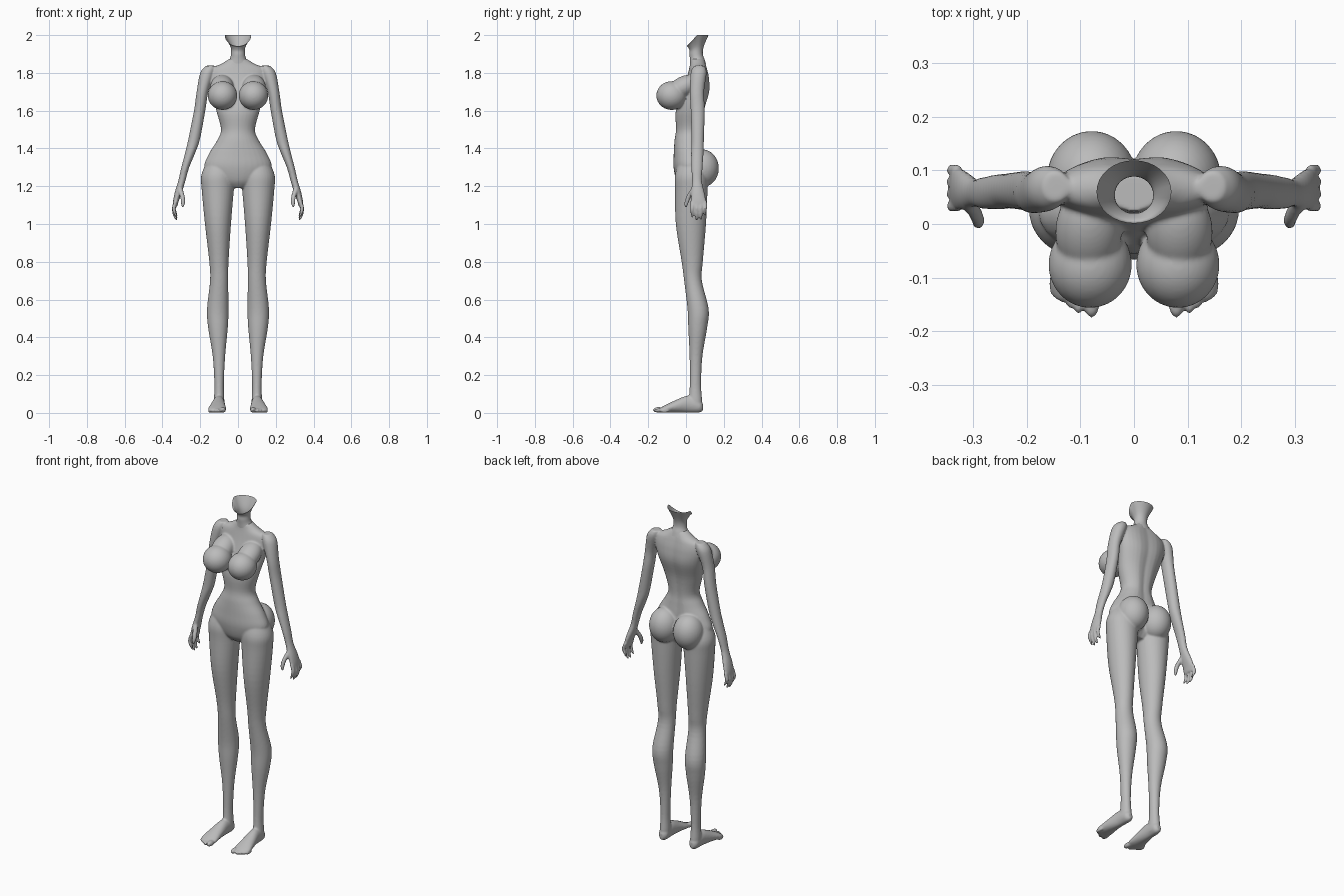
import bpy, bmesh, math
from mathutils import Matrix, Vector

cube = bpy.data.objects.get("Cube")
if cube:
    bpy.data.objects.remove(cube, do_unlink=True)

skin = bpy.data.materials.new("plain grey")
skin.use_nodes = True
GREY = (0.5, 0.5, 0.5, 1)
skin.diffuse_color = GREY
skin.node_tree.nodes["Principled BSDF"].inputs["Base Color"].default_value = GREY


def smooth_path(rings, steps):
    """Catmull-Rom interpolation through a list of equal-length tuples."""
    pts = [Vector(r) for r in rings]
    out = []
    for i in range(len(pts) - 1):
        a, b, c, d = pts[max(i - 1, 0)], pts[i], pts[i + 1], pts[min(i + 2, len(pts) - 1)]
        for s in range(steps):
            t = s / steps
            out.append(b + (c - a) * (t / 2) + (a * 2 - b * 5 + c * 4 - d) * (t * t / 2)
                       + (b * 3 - a - c * 3 + d) * (t ** 3 / 2))
    return out + [pts[-1]]


def loft(bm, rings, side=1, axis="z", crease=0, capped=True, lip=0, steps=5, sides=32):
    """Rings are (x, y, z, half width, half depth); axis is the ring normal."""
    loops = []
    path = smooth_path(rings, steps)
    for i, (x, y, z, w, d) in enumerate(path):
        loop = []
        for k in range(sides):
            a = math.tau * k / sides
            c, s = math.cos(a), math.sin(a)
            # the groove runs down the middle of the back
            u, v = w * c, d * s * (1 - crease * math.exp(-(c / 0.25) ** 2) * (s > 0))
            drop = lip * max(0, -s) * (i / (len(path) - 1)) ** 4
            co = (x + u, y + v, z - drop) if axis == "z" else (x + u, y, z + v)
            loop.append(bm.verts.new((co[0] * side, co[1], co[2])))
        loops.append(loop)
    for lo, hi in zip(loops, loops[1:]):
        for k in range(sides):
            n = (k + 1) % sides
            bm.faces.new((lo[k], lo[n], hi[n], hi[k]))
    if capped:
        bm.faces.new(loops[0])
        bm.faces.new(loops[-1])


def ball(bm, center, radii, side=1, tilt=0):
    x, y, z = center
    m = (Matrix.Translation((x * side, y, z)) @ Matrix.Rotation(tilt, 4, "X")
         @ Matrix.Diagonal((*radii, 1)))
    bmesh.ops.create_uvsphere(bm, u_segments=32, v_segments=20, radius=1, matrix=m)


def finish(bm, name):
    bmesh.ops.recalc_face_normals(bm, faces=bm.faces)
    mesh = bpy.data.meshes.new(name)
    bm.to_mesh(mesh)
    bm.free()
    mesh.materials.append(skin)
    ob = bpy.data.objects.new(name, mesh)
    bpy.context.collection.objects.link(ob)
    for p in mesh.polygons:
        p.use_smooth = True
    return ob


body = bmesh.new()

# Torso, from the crotch up to the base of the neck
loft(body, [
    (0, .02, 1.19, .05, .04), (0, .02, 1.23, .13, .07), (0, .02, 1.3, .178, .086),
    (0, .018, 1.37, .155, .083), (0, .016, 1.44, .112, .077), (0, .018, 1.5, .09, .071),
    (0, .024, 1.6, .115, .078), (0, .055, 1.7, .138, .074), (0, .065, 1.77, .152, .062),
    (0, .066, 1.82, .142, .05), (0, .064, 1.85, .085, .042), (0, .06, 1.875, .045, .036),
], crease=0.14)

for side in (1, -1):
    # Chest and seat
    ball(body, (.082, -.076, 1.68), (.078, .081, .076), side)
    ball(body, (.085, -.015, 1.725), (.062, .09, .055), side, tilt=0.5)
    ball(body, (.079, .085, 1.295), (.084, .089, .1), side)

    # Leg
    loft(body, [
        (.09, .025, 1.34, .07, .06), (.104, .028, 1.26, .09, .086),
        (.107, .028, 1.18, .085, .086), (.106, .026, 1, .069, .08),
        (.101, .033, .8, .051, .056), (.1, .037, .7, .048, .047),
        (.107, .064, .55, .057, .056), (.106, .062, .45, .052, .05),
        (.101, .053, .3, .033, .034), (.1, .05, .15, .025, .03),
        (.1, .05, .06, .028, .036), (.1, .05, .02, .026, .034),
    ], side)

    # Foot and toes
    loft(body, [
        (.1, .09, .03, .012, .018), (.1, .07, .036, .027, .034),
        (.102, .01, .046, .031, .045), (.107, -.06, .033, .041, .032),
        (.11, -.11, .021, .048, .02), (.108, -.14, .014, .04, .011),
    ], side, axis="y")
    ball(body, (.079, -.145, .016), (.015, .031, .015), side)
    for i in range(4):
        ball(body, (.104 + .015 * i, -.145 + .011 * i, .012), (.0095, .025, .0115), side)

    # Arm and palm
    loft(body, [
        (.145, .07, 1.838, .025, .028), (.162, .067, 1.8, .038, .042),
        (.188, .058, 1.7, .031, .038), (.203, .062, 1.6, .03, .037),
        (.232, .062, 1.45, .031, .033), (.252, .06, 1.38, .027, .033),
        (.279, .058, 1.3, .021, .03), (.297, .058, 1.23, .019, .026),
        (.315, .062, 1.17, .019, .035), (.329, .066, 1.12, .015, .041),
        (.334, .066, 1.09, .011, .04),
    ], side)

    # Fingers and thumb
    for y, tip in ((.033, 1.035), (.056, 1.02), (.079, 1.022), (.101, 1.045)):
        loft(body, [(.329, y, 1.12, .01, .01), (.34, y, 1.085, .0105, .0105),
                    (.335, y, tip + .025, .009, .009), (.324, y, tip, .005, .006)],
             side, sides=12)
    loft(body, [(.308, .042, 1.19, .014, .014), (.294, .015, 1.145, .013, .014),
                (.291, .002, 1.11, .011, .011), (.294, -.001, 1.088, .005, .006)],
         side, sides=12)

body_ob = finish(body, "body")

# Fuse the body parts into one soft surface
bpy.context.view_layer.objects.active = body_ob
body_ob.select_set(True)
fuse = body_ob.modifiers.new("fuse", "REMESH")
fuse.mode = "VOXEL"
fuse.voxel_size = 0.005
fuse.use_smooth_shade = True
soften = body_ob.modifiers.new("soften", "SMOOTH")
soften.factor = 0.5
soften.iterations = 6
for name in ("fuse", "soften"):
    bpy.ops.object.modifier_apply(modifier=name)

# Open neck with a flared rim, cut lower at the throat
neck = bmesh.new()
loft(neck, [
    (0, .064, 1.845, .07, .042), (0, .06, 1.87, .046, .039), (0, .054, 1.9, .037, .035),
    (0, .056, 1.94, .04, .038), (0, .06, 2, .07, .059),
], capped=False, lip=0.06)
finish(neck, "neck")
